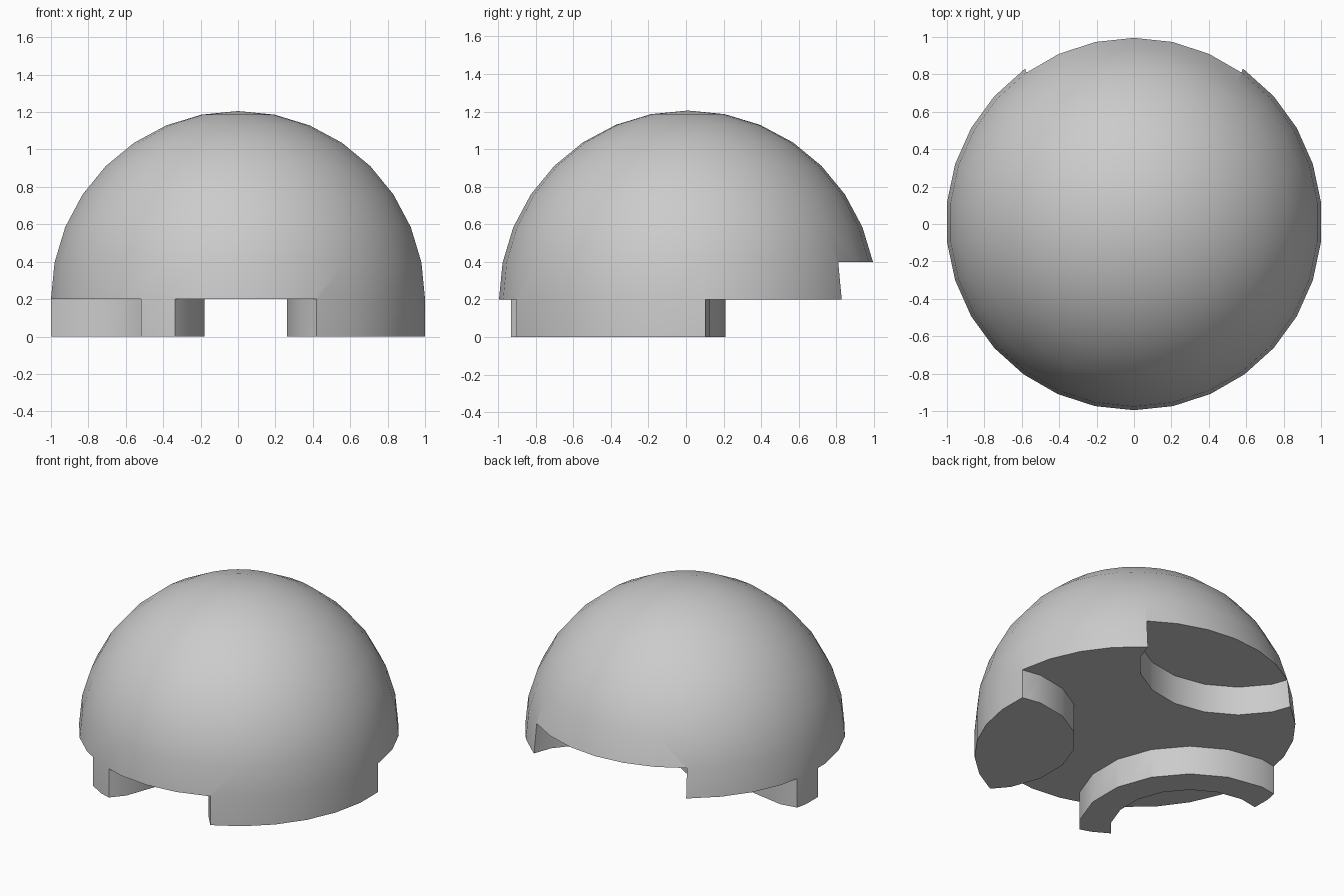
import bpy, bmesh
from math import sin, cos, pi, radians

if "Cube" in bpy.data.objects:
    bpy.data.objects.remove(bpy.data.objects["Cube"])

R = 1.0055      # dome radius
CY = 0.01       # dome axis offset in y
FLOOR = 0.2     # underside height


def finish(name, bm):
    bmesh.ops.remove_doubles(bm, verts=bm.verts, dist=1e-5)
    bmesh.ops.recalc_face_normals(bm, faces=bm.faces)
    me = bpy.data.meshes.new(name)
    bm.to_mesh(me)
    bm.free()
    ob = bpy.data.objects.new(name, me)
    bpy.context.collection.objects.link(ob)
    return ob


def cylinder(name, x, y, r, z0, z1, n=18):
    bm = bmesh.new()
    ring = [bm.verts.new((x + r * cos((i + .5) * 2 * pi / n),
                          y + r * sin((i + .5) * 2 * pi / n), z0)) for i in range(n)]
    face = bm.faces.new(ring)
    ext = bmesh.ops.extrude_face_region(bm, geom=[face])
    for v in ext["geom"]:
        if isinstance(v, bmesh.types.BMVert):
            v.co.z = z1
    return finish(name, bm)


def at_rim(name, degrees, r, z0, z1):
    a = radians(degrees)
    return cylinder(name, R * cos(a), CY + R * sin(a), r, z0, z1)


def subtract(ob, cutter):
    mod = ob.modifiers.new("cut", 'BOOLEAN')
    mod.operation = 'DIFFERENCE'
    mod.solver = 'EXACT'
    mod.object = cutter
    bpy.context.view_layer.objects.active = ob
    bpy.ops.object.modifier_apply(modifier=mod.name)
    bpy.data.objects.remove(cutter)


# Dome on a short drum, revolved from a profile
bm = bmesh.new()
profile = [(0, 0), (R, 0)] + [(R * cos(i * pi / 16), FLOOR + R * sin(i * pi / 16)) for i in range(8)]
profile.append((0, FLOOR + R))
verts = [bm.verts.new((0, CY + r, z)) for r, z in profile]
edges = [bm.edges.new(p) for p in zip(verts, verts[1:])]
bmesh.ops.spin(bm, geom=verts + edges, cent=(0, CY, 0), axis=(0, 0, 1),
               angle=2 * pi, steps=30, use_merge=False)
dome = finish("interlocking_dome", bm)

# Ring-shaped foot: outer lobe with a hollow
ring_foot = at_rim("ring_foot", 210, 0.703, -0.3, 0.5)
subtract(ring_foot, at_rim("ring_hollow", 210, 0.503, -0.4, 0.6))

# Slab that clears the underside, leaving the solid and ring feet
slab = cylinder("floor_cutter", 0, 0, 1.6, -0.2, FLOOR)
subtract(slab, at_rim("solid_foot", -30, 0.618, -0.3, 0.5))
subtract(slab, ring_foot)
subtract(dome, slab)

# Matching socket at the back
subtract(dome, at_rim("back_socket", 90, 0.62, -0.3, 0.4))

# Smooth dome, crisp edges
bpy.ops.object.select_all(action='DESELECT')
dome.select_set(True)
bpy.context.view_layer.objects.active = dome
bpy.ops.object.shade_smooth_by_angle(angle=radians(35))
